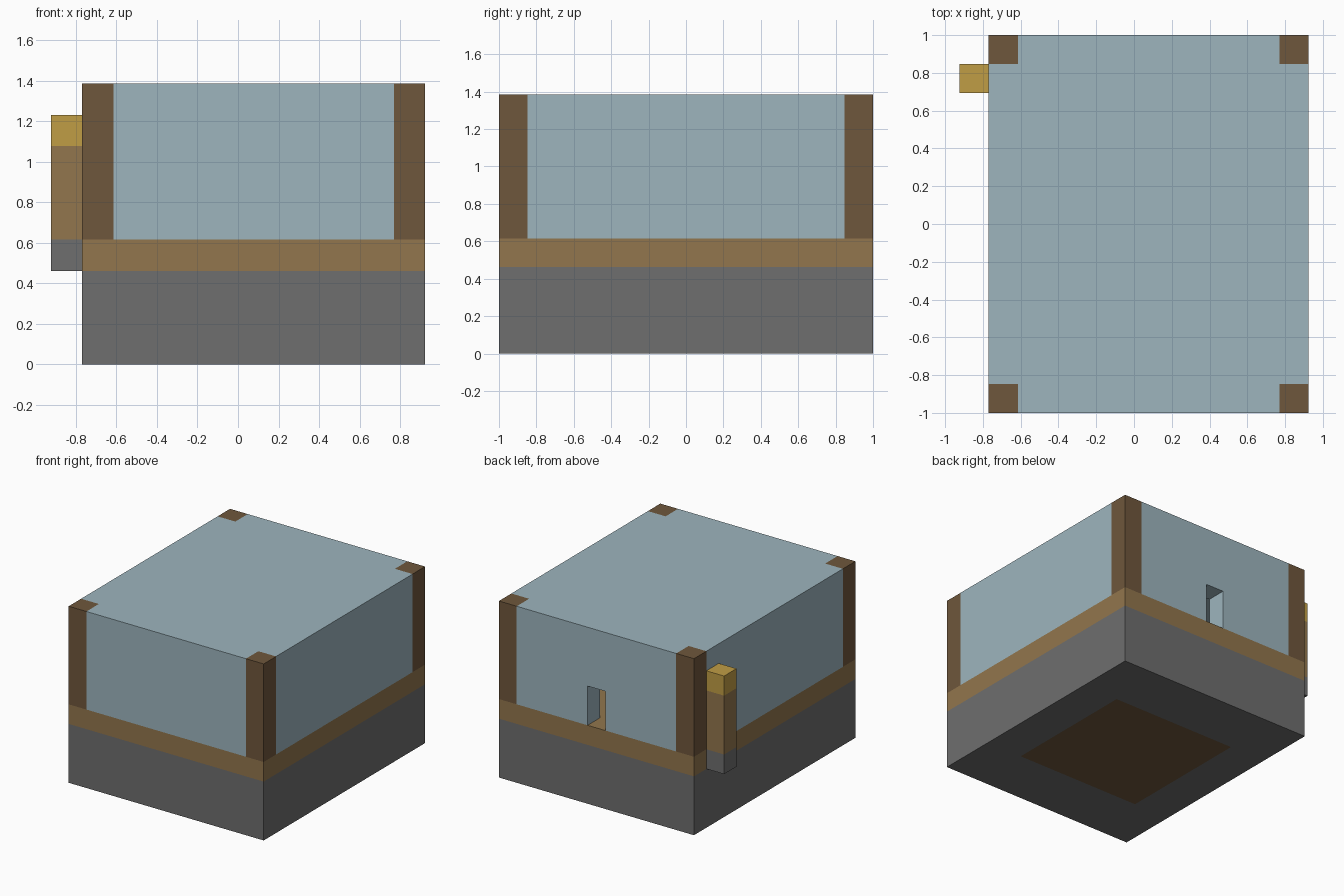
import bpy, bmesh
from mathutils import Vector

if "Cube" in bpy.data.objects:
    bpy.data.objects.remove(bpy.data.objects["Cube"], do_unlink=True)

U = 2 / 13                       # edge of one building block
ORIGIN = Vector((-5, -6.5, 0))   # house corner, in blocks


def material(name, rgb):
    linear = [(c / 255 / 12.92) if c < 11 else ((c / 255 + 0.055) / 1.055) ** 2.4 for c in rgb]
    m = bpy.data.materials.new(name)
    m.use_nodes = True
    m.diffuse_color = (*linear, 1)
    m.node_tree.nodes["Principled BSDF"].inputs["Base Color"].default_value = (*linear, 1)
    return m


stone = material("stone grey", (110, 110, 110))
plank = material("plank tan", (146, 118, 77))
log = material("log brown", (111, 87, 60))
glass = material("pale blue", (157, 181, 190))
flame = material("flame gold", (192, 157, 69))


def block(name, lo, hi, mat):
    """Box between two corners given in blocks from the house corner."""
    lo, hi = (Vector(p) + ORIGIN for p in (lo, hi))
    bm = bmesh.new()
    bmesh.ops.create_cube(bm, size=1)
    for v in bm.verts:
        v.co = [(lo[i] if v.co[i] < 0 else hi[i]) * U for i in range(3)]
    me = bpy.data.meshes.new(name)
    bm.to_mesh(me)
    bm.free()
    me.materials.append(mat)
    ob = bpy.data.objects.new(name, me)
    bpy.context.collection.objects.link(ob)
    return ob


W, D, H = 11, 13, 9              # house size in blocks
FLOOR = 4

# Foundation with a square log patch on its underside
base = block("foundation", (0, 0, 0), (W, D, 3), stone)
base.data.materials.append(log)
centre = Vector((W / 2, D / 2, 0)) + ORIGIN
bm = bmesh.new()
bm.from_mesh(base.data)
for axis in (0, 1):
    for side in (-3.5, 3.5):
        point = centre.copy()
        point[axis] += side
        normal = Vector((axis == 0, axis == 1, 0))
        bmesh.ops.bisect_plane(bm, geom=bm.verts[:] + bm.edges[:] + bm.faces[:],
                               plane_co=point * U, plane_no=normal)
bm.normal_update()
for f in bm.faces:
    offset = f.calc_center_median() / U - centre
    if f.normal.z < -0.5 and max(abs(offset.x), abs(offset.y)) < 3.5:
        f.material_index = 1
bm.to_mesh(base.data)
bm.free()

# Plank floor
block("floor", (0, 0, 3), (W, D, FLOOR), plank)

# Corner posts
for x, side in ((0, "right"), (W - 1, "left")):
    for y, end in ((0, "front"), (D - 1, "back")):
        block(f"{end}_{side}_post", (x, y, FLOOR), (x + 1, y + 1, H), log)

# Walls around a hollow room
block("front_wall", (1, 0, FLOOR), (W - 1, 1, H), glass)
block("right_wall", (0, 1, FLOOR), (1, D - 1, H), glass)
block("left_wall", (W - 1, 1, FLOOR), (W, D - 1, H), glass)

# Back wall with a doorway
block("back_wall_right", (1, D - 1, FLOOR), (5, D, H), glass)
block("back_wall_left", (6, D - 1, FLOOR), (W - 1, D, H), glass)
block("door_lintel", (5, D - 1, FLOOR + 2), (6, D, H), glass)

# Roof
block("roof", (1, 1, H - 1), (W - 1, D - 1, H), glass)

# Torch on the right side
for name, z0, z1, mat in (("torch_foot", 3, 4, stone), ("torch_shaft", 4, 7, plank),
                          ("torch_flame", 7, 8, flame)):
    block(name, (-1, 11, z0), (0, 12, z1), mat)
